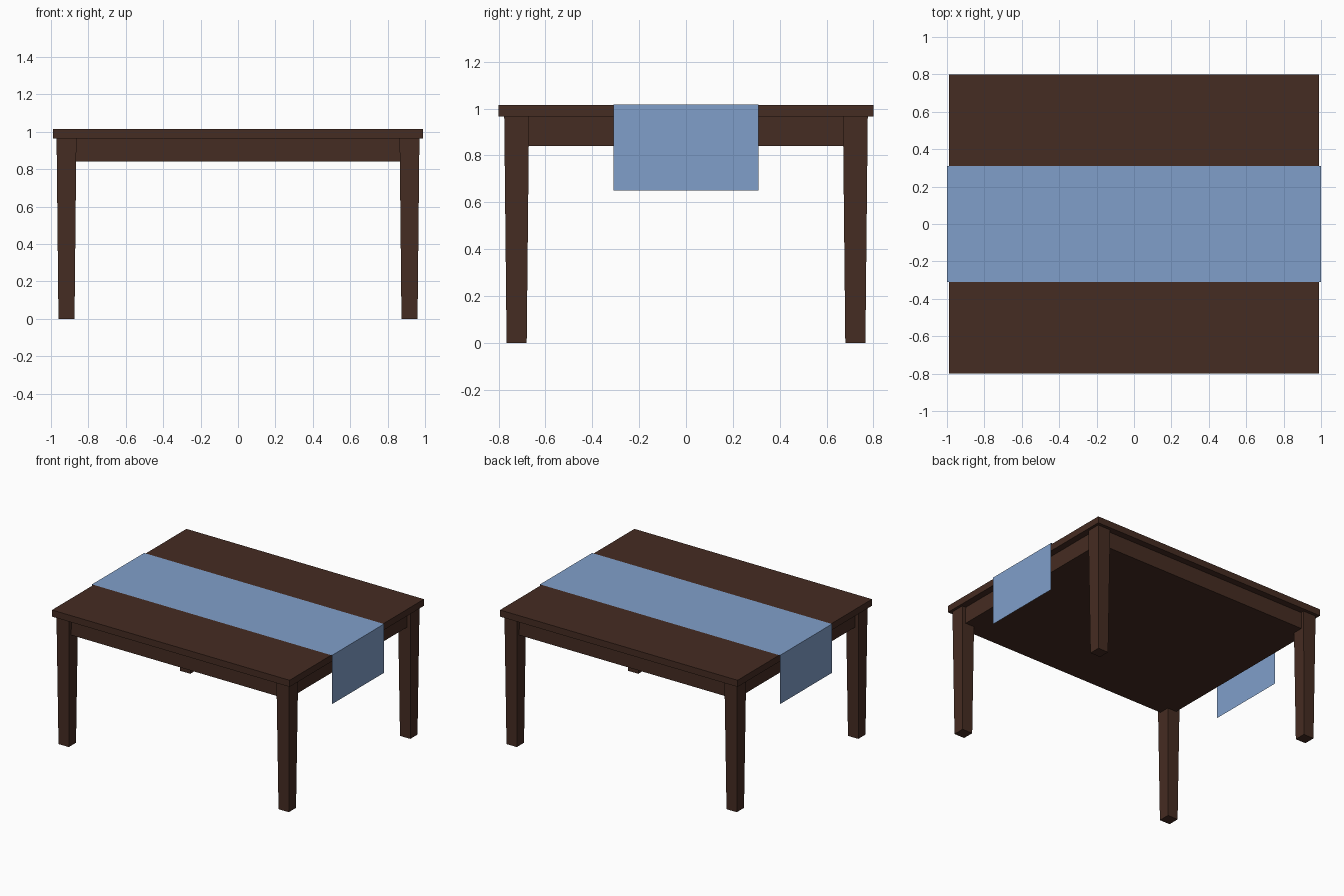
import bpy, bmesh

if "Cube" in bpy.data.objects:
    bpy.data.objects.remove(bpy.data.objects["Cube"])


def material(name, rgb):
    m = bpy.data.materials.new(name)
    m.diffuse_color = (*rgb, 1.0)
    m.use_nodes = True
    m.node_tree.nodes["Principled BSDF"].inputs["Base Color"].default_value = m.diffuse_color
    return m


wood = material("dark brown wood", (0.060, 0.025, 0.016))
cloth = material("light blue cloth", (0.216, 0.347, 0.591))


def make_object(name, bm, mat):
    mesh = bpy.data.meshes.new(name)
    bm.to_mesh(mesh)
    bm.free()
    mesh.materials.append(mat)
    obj = bpy.data.objects.new(name, mesh)
    bpy.context.collection.objects.link(obj)
    return obj


def block(name, cx, cy, hx, hy, z0, z1, foot=1.0):
    """Box with half sizes hx, hy; foot scales the bottom face for a taper."""
    bm = bmesh.new()
    bmesh.ops.create_cube(bm, size=2.0)
    for v in bm.verts:
        s = foot if v.co.z < 0 else 1.0
        v.co = (cx + v.co.x * hx * s, cy + v.co.y * hy * s,
                z0 if v.co.z < 0 else z1)
    return make_object(name, bm, wood)


# Table top and the closed apron box beneath it
block("table_top", 0, 0, 0.99, 0.80, 0.965, 1.015)
block("apron", 0, 0, 0.94, 0.75, 0.84, 0.965)

# Four tapered legs
for side, sx in (("left", -1), ("right", 1)):
    for end, sy in (("front", -1), ("back", 1)):
        block(f"{end}_{side}_leg", sx * 0.917, sy * 0.723,
              0.053, 0.053, 0.0, 0.965, foot=0.81)

# Thin cloth runner draped over both ends: one strip swept along y
bm = bmesh.new()
path = [(-1.0, 0.65), (-1.0, 1.018), (1.0, 1.018), (1.0, 0.65)]
rows = [[bm.verts.new((x, y, z)) for y in (-0.31, 0.31)] for x, z in path]
for a, b in zip(rows, rows[1:]):
    bm.faces.new((a[0], b[0], b[1], a[1]))
make_object("table_runner", bm, cloth)
